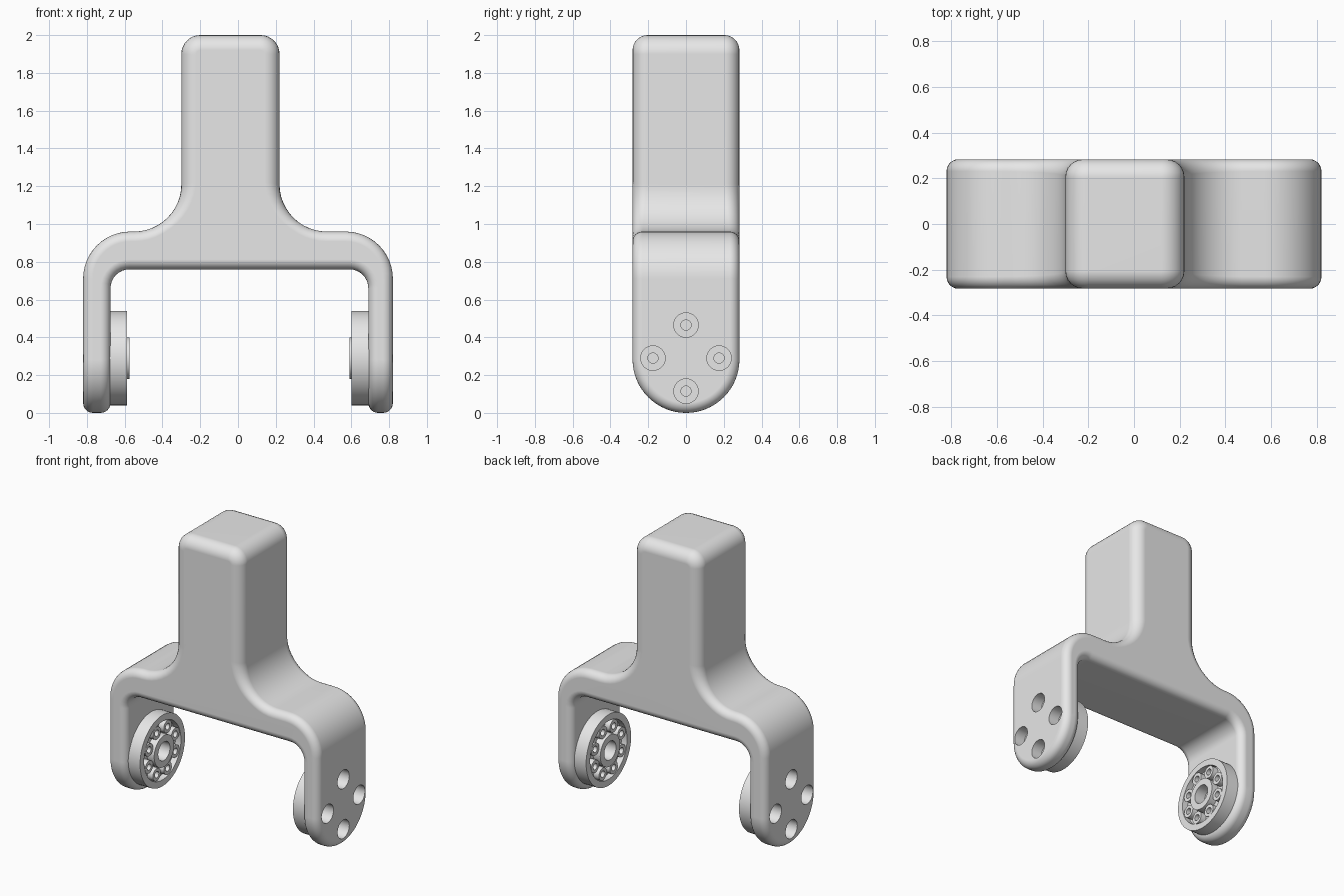
import bpy, bmesh
from math import sin, cos, pi, radians
from mathutils import Vector

cube = bpy.data.objects.get("Cube")
if cube:
    bpy.data.objects.remove(cube, do_unlink=True)

grey = bpy.data.materials.new("plain grey")
grey.use_nodes = True
colour = (0.8, 0.8, 0.8, 1)
grey.diffuse_color = colour
grey.node_tree.nodes["Principled BSDF"].inputs["Base Color"].default_value = colour

HALF = 0.283      # half depth of the fork
AXLE = 0.29       # height of the hub centres


def finish(bm, name):
    bmesh.ops.remove_doubles(bm, verts=bm.verts, dist=1e-5)
    bmesh.ops.recalc_face_normals(bm, faces=bm.faces)
    mesh = bpy.data.meshes.new(name)
    bm.to_mesh(mesh)
    bm.free()
    mesh.materials.append(grey)
    obj = bpy.data.objects.new(name, mesh)
    bpy.context.collection.objects.link(obj)
    return obj


def select(obj):
    bpy.ops.object.select_all(action="DESELECT")
    obj.select_set(True)
    bpy.context.view_layer.objects.active = obj


def smooth(obj):
    select(obj)
    bpy.ops.object.shade_smooth_by_angle(angle=radians(35))


def apply_modifier(obj, kind, **settings):
    mod = obj.modifiers.new(kind.lower(), kind)
    for key, value in settings.items():
        setattr(mod, key, value)
    select(obj)
    bpy.ops.object.modifier_apply(modifier=mod.name)


def boolean(obj, cutter, operation):
    apply_modifier(obj, "BOOLEAN", object=cutter, operation=operation, solver="EXACT")
    bpy.data.objects.remove(cutter, do_unlink=True)


def arc(u, v, r, start, end, steps=12):
    angles = [radians(start + (end - start) * i / steps) for i in range(steps + 1)]
    return [(u + r * cos(a), v + r * sin(a)) for a in angles]


def prism(name, outline, place, depth):
    """Extrude an outline by depth; place maps an outline point to 3D."""
    bm = bmesh.new()
    face = bm.faces.new([bm.verts.new(place(u, v)) for u, v in outline])
    new = bmesh.ops.extrude_face_region(bm, geom=[face])["geom"]
    verts = [g for g in new if isinstance(g, bmesh.types.BMVert)]
    bmesh.ops.translate(bm, verts=verts, vec=depth)
    return finish(bm, name)


def lathe(name, profile, x, side, y, z, steps):
    """Turn (axial, radius) points about x; the axis points along side."""
    bm = bmesh.new()
    rings = []
    for a, r in profile:
        rings.append([bm.verts.new((x + side * a, y + r * cos(2 * pi * i / steps),
                                    z + r * sin(2 * pi * i / steps)))
                      for i in range(steps)])
    for low, high in zip(rings, rings[1:]):
        for i in range(steps):
            j = (i + 1) % steps
            bm.faces.new((low[i], low[j], high[j], high[i]))
    bm.faces.new(rings[0])
    bm.faces.new(rings[-1])
    return finish(bm, name)


# Fork body: front outline trimmed by the round-bottomed side outline
front = [(-0.82, -0.2)]
front += arc(-0.57, 0.71, 0.25, 180, 90)        # right shoulder
front += arc(-0.55, 1.21, 0.25, 270, 360)       # right sweep into the stem
front += arc(-0.20, 1.90, 0.10, 180, 90, 8)     # stem top
front += arc(0.12, 1.90, 0.10, 90, 0, 8)
front += arc(0.47, 1.21, 0.25, 180, 270)        # left sweep
front += arc(0.57, 0.71, 0.25, 90, 0)           # left shoulder
front += [(0.82, -0.2), (0.69, -0.2)]
front += arc(0.59, 0.66, 0.10, 0, 90, 8)        # inner corners
front += arc(-0.575, 0.66, 0.10, 90, 180, 8)
front += [(-0.675, -0.2)]
fork = prism("fork_body", front, lambda u, v: (u, -0.5, v), Vector((0, 1, 0)))
side_outline = arc(0, HALF, HALF, 180, 360, 32) + [(HALF, 2.3), (-HALF, 2.3)]
trim = prism("side_trim", side_outline, lambda u, v: (-1, u, v), Vector((2, 0, 0)))
boolean(fork, trim, "INTERSECT")

# Rounded edges, wider on the stem than on the legs
bm = bmesh.new()
bm.from_mesh(fork.data)
bmesh.ops.remove_doubles(bm, verts=bm.verts, dist=1e-5)
weight = bm.edges.layers.float.new("bevel_weight_edge")
for edge in bm.edges:
    if len(edge.link_faces) == 2 and edge.calc_face_angle(0) > radians(50):
        height = (edge.verts[0].co.z + edge.verts[1].co.z) / 2
        edge[weight] = 0.65 + 0.35 * min(max((height - 1.0) / 0.2, 0), 1)
bm.to_mesh(fork.data)
bm.free()
apply_modifier(fork, "BEVEL", limit_method="WEIGHT", width=0.08, segments=6,
               use_clamp_overlap=False)

# Counterbored screw holes through the legs
for side in (-1, 1):
    for k in range(4):
        y, z = 0.175 * cos(k * pi / 2), AXLE + 0.175 * sin(k * pi / 2)
        bore = [(-0.1, 0.065), (0.08, 0.065), (0.08, 0.027), (0.2, 0.027)]
        boolean(fork, lathe("hole_cutter", bore, 0.82 * side, -side, y, z, 32),
                "DIFFERENCE")
smooth(fork)
normals = fork.modifiers.new("even_normals", "WEIGHTED_NORMAL")
normals.keep_sharp = True

# Wheel hubs on the inside of each leg, with a ring of screw bosses
disc = [(-0.005, 0.25), (0.088, 0.25), (0.088, 0.205), (0.045, 0.205),
        (0.045, 0.11), (0.1, 0.11), (0.1, 0.065), (0.02, 0.065), (0.02, 0.001)]
boss = [(0.03, 0.044), (0.086, 0.044), (0.086, 0.022), (0.05, 0.022), (0.05, 0.001)]
for label, x, side in (("right", -0.675, 1), ("left", 0.69, -1)):
    smooth(lathe(label + "_hub", disc, x, side, 0, AXLE, 64))
    for k in range(8):
        a = (k + 0.5) * pi / 4
        smooth(lathe(f"{label}_hub_boss_{k + 1}", boss, x, side,
                     0.158 * cos(a), AXLE + 0.158 * sin(a), 24))
